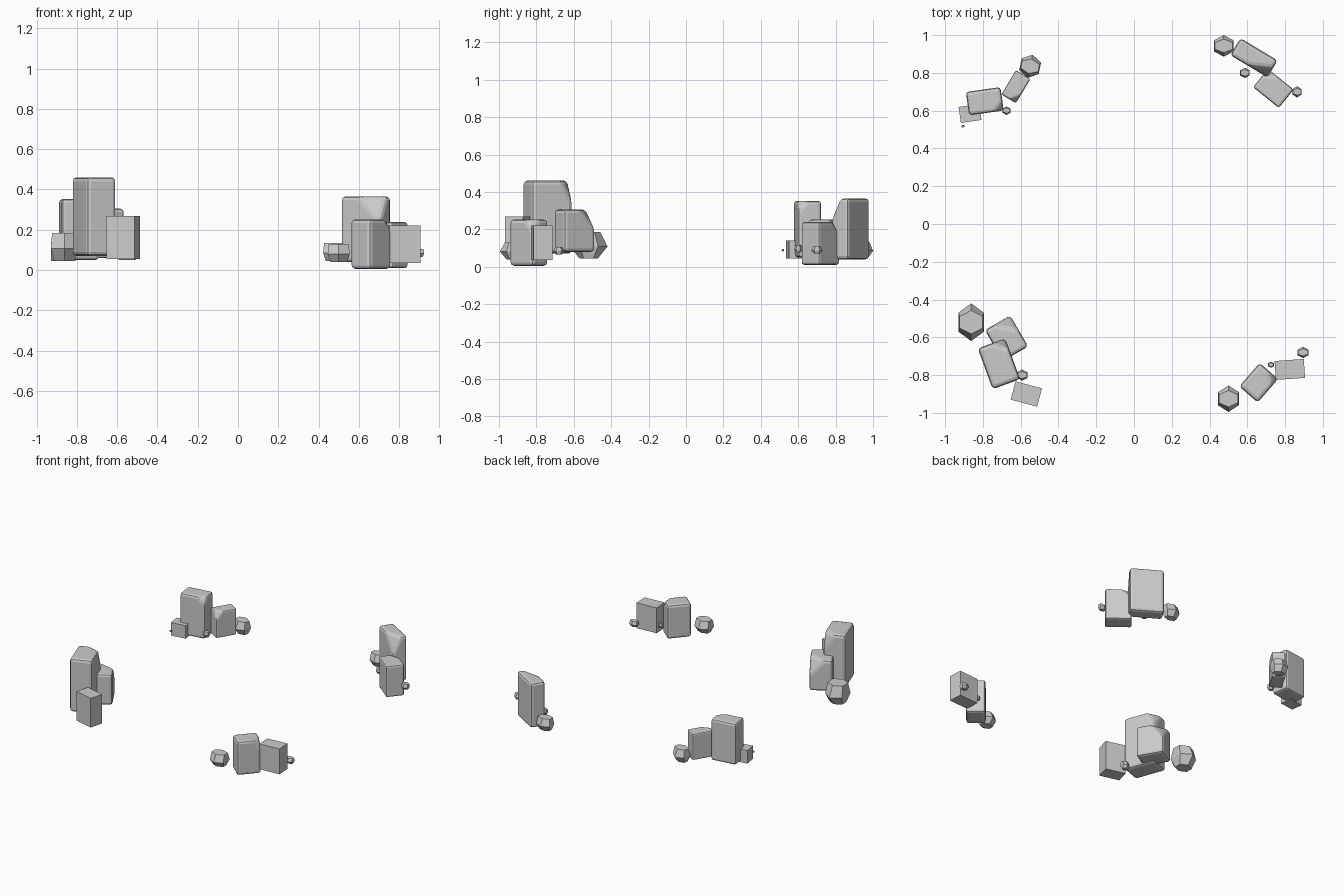
import bpy, bmesh, math
from mathutils import Vector

if "Cube" in bpy.data.objects:
    bpy.data.objects.remove(bpy.data.objects["Cube"])


def finish(name, bm, loc, rot):
    me = bpy.data.meshes.new(name)
    bmesh.ops.recalc_face_normals(bm, faces=bm.faces)
    bm.to_mesh(me)
    bm.free()
    ob = bpy.data.objects.new(name, me)
    ob.location = loc
    ob.rotation_euler = (0, 0, math.radians(rot))
    bpy.context.collection.objects.link(ob)
    return ob


def block(name, x, y, sx, sy, z0, z1, rot, bevel=0.0, cut=None):
    """Stone block; cut = (x side, y side, x length, y length, z depth) of a chipped top corner."""
    bm = bmesh.new()
    bmesh.ops.create_cube(bm, size=1)
    h = z1 - z0
    bmesh.ops.scale(bm, vec=(sx, sy, h), verts=bm.verts)
    if cut:
        cx, cy, a, b, c = cut
        corner = Vector((cx * sx / 2, cy * sy / 2, h / 2))
        normal = Vector((cx / a, cy / b, 1 / c)).normalized()
        bmesh.ops.bisect_plane(bm, geom=bm.verts[:] + bm.edges[:] + bm.faces[:],
                               plane_co=corner - Vector((0, 0, c)), plane_no=normal, clear_outer=True)
        bmesh.ops.holes_fill(bm, edges=[e for e in bm.edges if e.is_boundary])
    ob = finish(name, bm, (x, y, (z0 + z1) / 2), rot)
    if bevel:
        m = ob.modifiers.new("rounded_edges", 'BEVEL')
        m.width = bevel
        m.segments = 2
        m.limit_method = 'ANGLE'
        m.angle_limit = math.radians(30)
    return ob


def rock(name, x, y, sx, sy, z0, z1, rot=0):
    """Six-sided pebble: stacked hexagon rings, widest at mid height."""
    bm = bmesh.new()
    rings = []
    for t, kx, ky in ((0.0, 0.75, 0.5), (0.45, 1, 1), (1.0, 0.9, 0.62)):
        rings.append([bm.verts.new((kx * sx / 2 * math.cos(a) / 0.866, ky * sy / 2 * math.sin(a),
                                    (t - 0.5) * (z1 - z0)))
                      for a in (math.pi / 6 + i * math.pi / 3 for i in range(6))])
    for lo, hi in zip(rings, rings[1:]):
        for i in range(6):
            j = (i + 1) % 6
            bm.faces.new((lo[i], lo[j], hi[j], hi[i]))
    bm.faces.new(rings[0][::-1])
    bm.faces.new(rings[-1])
    return finish(name, bm, (x, y, (z0 + z1) / 2), rot)


# front left cluster
block("front_left_tall_block", -0.715, -0.74, 0.155, 0.23, 0.07, 0.46, 20, 0.02, (1, 1, 0.08, 0.06, 0.12))
block("front_left_mid_block", -0.675, -0.605, 0.155, 0.19, 0.08, 0.305, 30, 0.018, (1, 1, 0.1, 0.09, 0.11))
block("front_left_small_block", -0.57, -0.90, 0.145, 0.10, 0.055, 0.268, -15)
rock("front_left_rock", -0.862, -0.52, 0.135, 0.20, 0.045, 0.185)
rock("front_left_pebble", -0.592, -0.80, 0.055, 0.06, 0.06, 0.11)

# front right cluster
block("front_right_tall_block", 0.66, -0.84, 0.13, 0.165, 0.005, 0.252, -41, 0.018, (1, 1, 0.06, 0.05, 0.06))
block("front_right_small_block", 0.825, -0.77, 0.155, 0.10, 0.035, 0.22, 4)
rock("front_right_rock", 0.50, -0.925, 0.11, 0.14, 0.04, 0.13)
rock("front_right_pebble", 0.895, -0.68, 0.058, 0.06, 0.065, 0.105)
rock("front_right_tiny_pebble", 0.725, -0.745, 0.03, 0.032, 0.075, 0.105)

# back right cluster
block("back_right_tall_block", 0.635, 0.88, 0.23, 0.105, 0.04, 0.365, -31, 0.018, (1, -1, 0.13, 0.06, 0.12))
block("back_right_mid_block", 0.738, 0.718, 0.175, 0.125, 0.01, 0.238, -39, 0.012, (-1, 1, 0.07, 0.05, 0.07))
rock("back_right_rock", 0.475, 0.943, 0.105, 0.115, 0.045, 0.135)
rock("back_right_pebble", 0.587, 0.80, 0.05, 0.055, 0.07, 0.11)
rock("back_right_side_pebble", 0.863, 0.70, 0.048, 0.06, 0.07, 0.11)

# back left cluster
block("back_left_tall_block", -0.79, 0.65, 0.185, 0.125, 0.05, 0.352, 8, 0.016, (1, -1, 0.05, 0.05, 0.05))
block("back_left_mid_block", -0.625, 0.727, 0.09, 0.15, 0.06, 0.252, -31, 0.01, (1, -1, 0.04, 0.05, 0.06))
block("back_left_small_block", -0.868, 0.585, 0.11, 0.085, 0.045, 0.14, 8)
rock("back_left_rock", -0.55, 0.835, 0.105, 0.125, 0.05, 0.145, -12)
rock("back_left_pebble", -0.675, 0.60, 0.04, 0.045, 0.075, 0.115)
rock("back_left_tiny_pebble", -0.906, 0.518, 0.015, 0.015, 0.082, 0.094)
